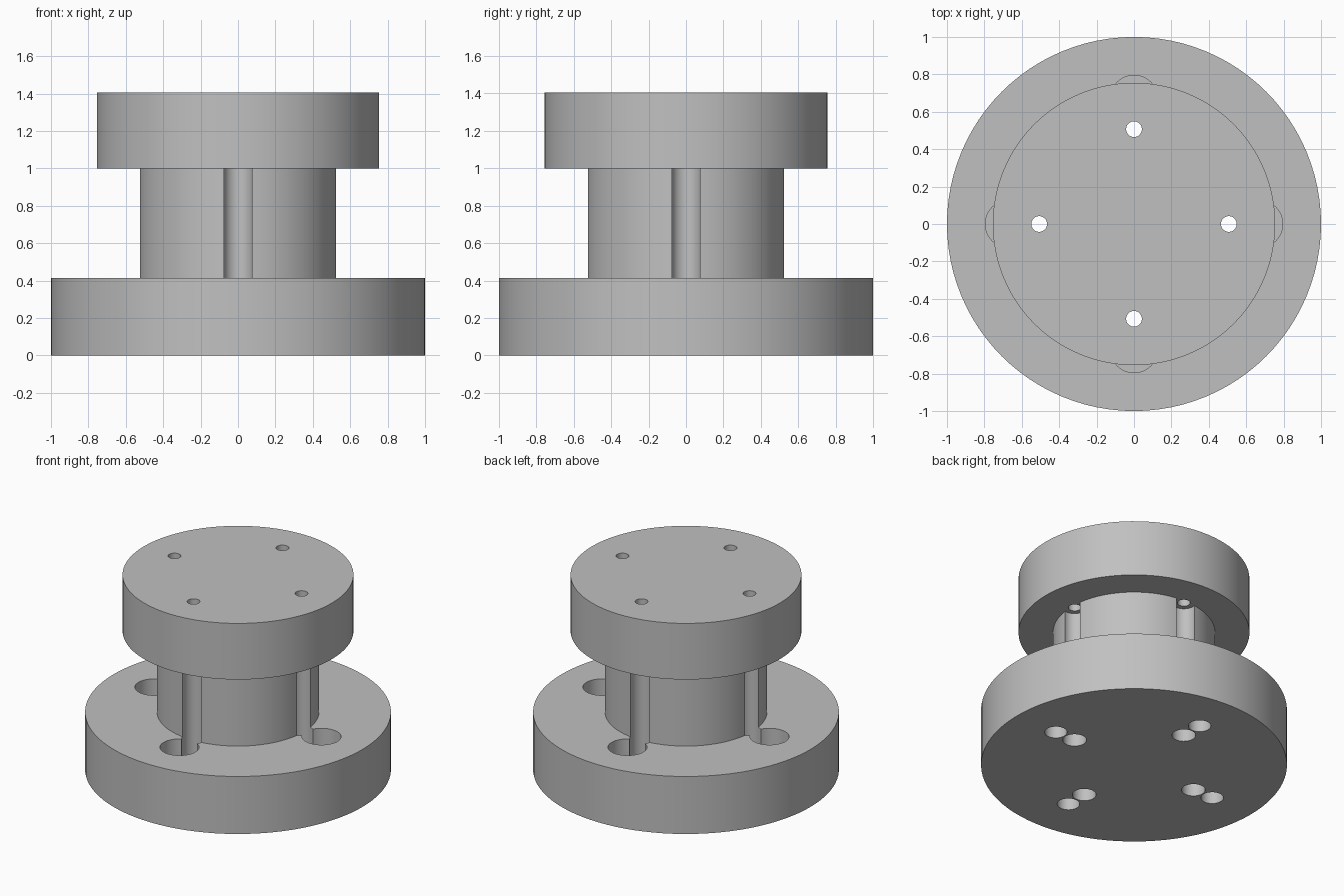
import bpy
from math import cos, sin, pi, radians
from mathutils import Vector

cube = bpy.data.objects.get("Cube")
if cube:
    bpy.data.objects.remove(cube, do_unlink=True)

# Single plain steel colour
steel = bpy.data.materials.new("steel_grey")
steel.use_nodes = True
GREY = (0.53, 0.53, 0.53, 1)
steel.diffuse_color = GREY
steel.node_tree.nodes["Principled BSDF"].inputs["Base Color"].default_value = GREY

BASE_TOP, SHAFT_TOP, TOTAL = 0.415, 1.0, 1.405
BOLT_CIRCLE, OUTER_CIRCLE = 0.507, 0.667


def disc(name, radius, z0, z1, sides=96, centre=(0, 0)):
    bpy.ops.mesh.primitive_cylinder_add(
        vertices=sides, radius=radius, depth=z1 - z0,
        location=(*centre, (z0 + z1) / 2))
    obj = bpy.context.object
    obj.name = name
    obj.data.materials.append(steel)
    return obj


def drill(part, radius, circle, z0, z1):
    """Cut four vertical holes, one on each axis direction."""
    for i in range(4):
        a = i * pi / 2
        tool = disc("drill_tool", radius, z0, z1, 40,
                    (circle * cos(a), circle * sin(a)))
        tool.hide_render = True
        mod = part.modifiers.new("hole", 'BOOLEAN')
        mod.operation = 'DIFFERENCE'
        mod.solver = 'EXACT'
        mod.object = tool
        bpy.context.view_layer.objects.active = part
        bpy.ops.object.modifier_apply(modifier=mod.name)
        bpy.data.objects.remove(tool, do_unlink=True)


# Wide base flange: access holes, bolt holes and counterbores
base = disc("base_flange", 1.0, 0, BASE_TOP)
drill(base, 0.0775, BOLT_CIRCLE, -0.1, 0.6)
drill(base, 0.074, OUTER_CIRCLE, -0.1, 0.6)
drill(base, 0.128, OUTER_CIRCLE, 0.25, 0.6)

# Central column with four grooves along its sides
shaft = disc("central_column", 0.53, BASE_TOP, SHAFT_TOP)
drill(shaft, 0.0775, BOLT_CIRCLE, 0.3, 1.1)

# Upper flange with four small through holes
top = disc("top_flange", 0.755, SHAFT_TOP, TOTAL)
drill(top, 0.042, BOLT_CIRCLE, 0.9, 1.5)

# Smooth walls with crisp rims
for part in (base, shaft, top):
    bpy.ops.object.select_all(action='DESELECT')
    part.select_set(True)
    bpy.context.view_layer.objects.active = part
    bpy.ops.object.shade_smooth_by_angle(angle=radians(30))
